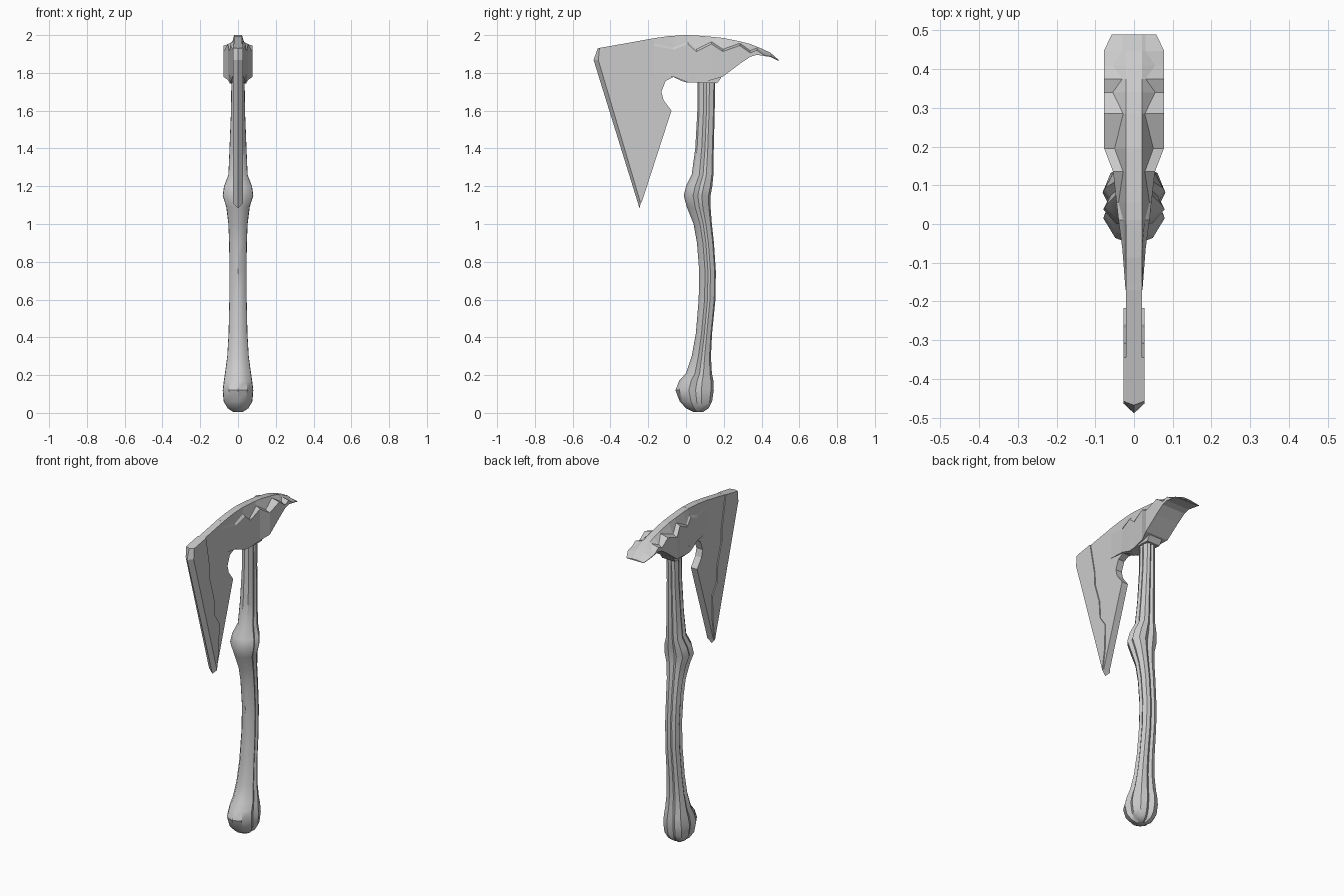
import bpy, bmesh, math


def finish(name, bm, smooth=None):
    bmesh.ops.recalc_face_normals(bm, faces=bm.faces)
    mesh = bpy.data.meshes.new(name)
    bm.to_mesh(mesh)
    bm.free()
    ob = bpy.data.objects.new(name, mesh)
    bpy.context.collection.objects.link(ob)
    if smooth:
        bpy.ops.object.select_all(action='DESELECT')
        ob.select_set(True)
        bpy.context.view_layer.objects.active = ob
        bpy.ops.object.shade_smooth_by_angle(angle=math.radians(smooth))
    return ob


def loft(name, rings, smooth=None):
    """Skin closed rings of equal length and cap both ends."""
    bm = bmesh.new()
    vs = [[bm.verts.new(p) for p in r] for r in rings]
    n = len(rings[0])
    for a, b in zip(vs, vs[1:]):
        for i in range(n):
            j = (i + 1) % n
            bm.faces.new((a[i], a[j], b[j], b[i]))
    bm.faces.new(vs[0])
    bm.faces.new(vs[-1])
    return finish(name, bm, smooth)


def plate(name, outline, w):
    """Flat plate from a (y, z) outline with half thickness w."""
    return loft(name, [[(x, y, z) for y, z in outline] for x in (-w, w)])


# Bone handle: z, front y, back y, half width
stations = [
    (0.005, 0.04, 0.09, 0.025), (0.025, 0.0, 0.12, 0.055),
    (0.06, -0.033, 0.138, 0.076), (0.12, -0.056, 0.147, 0.081),
    (0.17, -0.036, 0.145, 0.075), (0.21, 0.0, 0.137, 0.069),
    (0.30, 0.03, 0.132, 0.057), (0.42, 0.052, 0.138, 0.05),
    (0.60, 0.067, 0.156, 0.046), (0.75, 0.07, 0.158, 0.045),
    (0.90, 0.058, 0.148, 0.047), (1.00, 0.04, 0.137, 0.051),
    (1.09, 0.004, 0.13, 0.062), (1.15, -0.012, 0.13, 0.081),
    (1.20, 0.0, 0.139, 0.074), (1.26, 0.03, 0.145, 0.051),
    (1.40, 0.049, 0.147, 0.045), (1.60, 0.06, 0.152, 0.037),
    (1.77, 0.06, 0.155, 0.035)]
# Half cross-section with a groove in the side and one in the back
half = [(0.6, -0.8), (0.98, -0.3), (0.82, 0.05), (1.0, 0.35), (0.75, 0.85), (0.32, 1.0)]
section = [(0, -1)] + half + [(0, 0.8)] + [(-x, y) for x, y in reversed(half)]
rings = []
for z, y0, y1, rx in stations:
    c, ry = (y0 + y1) / 2, (y1 - y0) / 2
    rings.append([(sx * rx, c + sy * ry, z) for sx, sy in section])
loft("bone_handle", rings, 35)

# Small collar under the head
plate("handle_collar", [(0.03, 1.75), (0.165, 1.745), (0.187, 1.775), (0.03, 1.79)], 0.044)

# Thin blade body with the round notch
plate("blade_body", [
    (-0.455, 1.932), (-0.167, 1.984), (-0.087, 1.995), (0.0, 2.0), (0.02, 1.75),
    (0.0, 1.75), (-0.03, 1.76), (-0.066, 1.778), (-0.108, 1.757), (-0.13, 1.70),
    (-0.119, 1.656), (-0.077, 1.60), (-0.236, 1.11), (-0.455, 1.868)], 0.021)

# Thicker front of the blade, ending at a jagged crack
inner = [(-0.458, 1.932), (-0.464, 1.868), (-0.24, 1.11)]
crack = [(-0.22, 1.24), (-0.217, 1.387), (-0.26, 1.45), (-0.267, 1.557),
         (-0.305, 1.68), (-0.308, 1.76), (-0.345, 1.952)]
W = 0.027
plate("blade_front", inner + crack, W)

# Sharpened bevel along the cutting edge
outer = [(-0.468, 1.93), (-0.489, 1.868), (-0.246, 1.083)]
loft("cutting_edge", [[(-W, *i), (0, *o), (W, *i)] for i, o in zip(inner, outer)])

# Crest and rear spike: y, top z, tooth z, bottom z, tooth half width, side half width
crest = [
    (-0.17, 1.984, 1.955, 1.79, 0.0215, 0.022), (-0.065, 1.996, 1.935, 1.779, 0.026, 0.03),
    (0.01, 2.0, 1.965, 1.75, 0.028, 0.04), (0.055, 1.998, 1.925, 1.75, 0.04, 0.045),
    (0.135, 1.991, 1.965, 1.762, 0.028, 0.054), (0.195, 1.985, 1.925, 1.78, 0.05, 0.077),
    (0.285, 1.967, 1.957, 1.848, 0.028, 0.078), (0.34, 1.953, 1.918, 1.885, 0.055, 0.078),
    (0.375, 1.939, 1.932, 1.896, 0.03, 0.078), (0.41, 1.924, 1.908, 1.89, 0.055, 0.078),
    (0.447, 1.907, 1.90, 1.884, 0.03, 0.078), (0.489, 1.87, 1.868, 1.863, 0.03, 0.058)]
rings = []
for y, top, tooth, bot, xi, wb in crest:
    rim = max(bot + 0.002, tooth - 0.012)
    side = [(0.021, top), (xi, tooth), (wb, rim), (wb, bot)]
    rings.append([(x, y, z) for x, z in side] +
                 [(-x, y, z) for x, z in reversed(side)])
loft("toothed_crest", rings)
